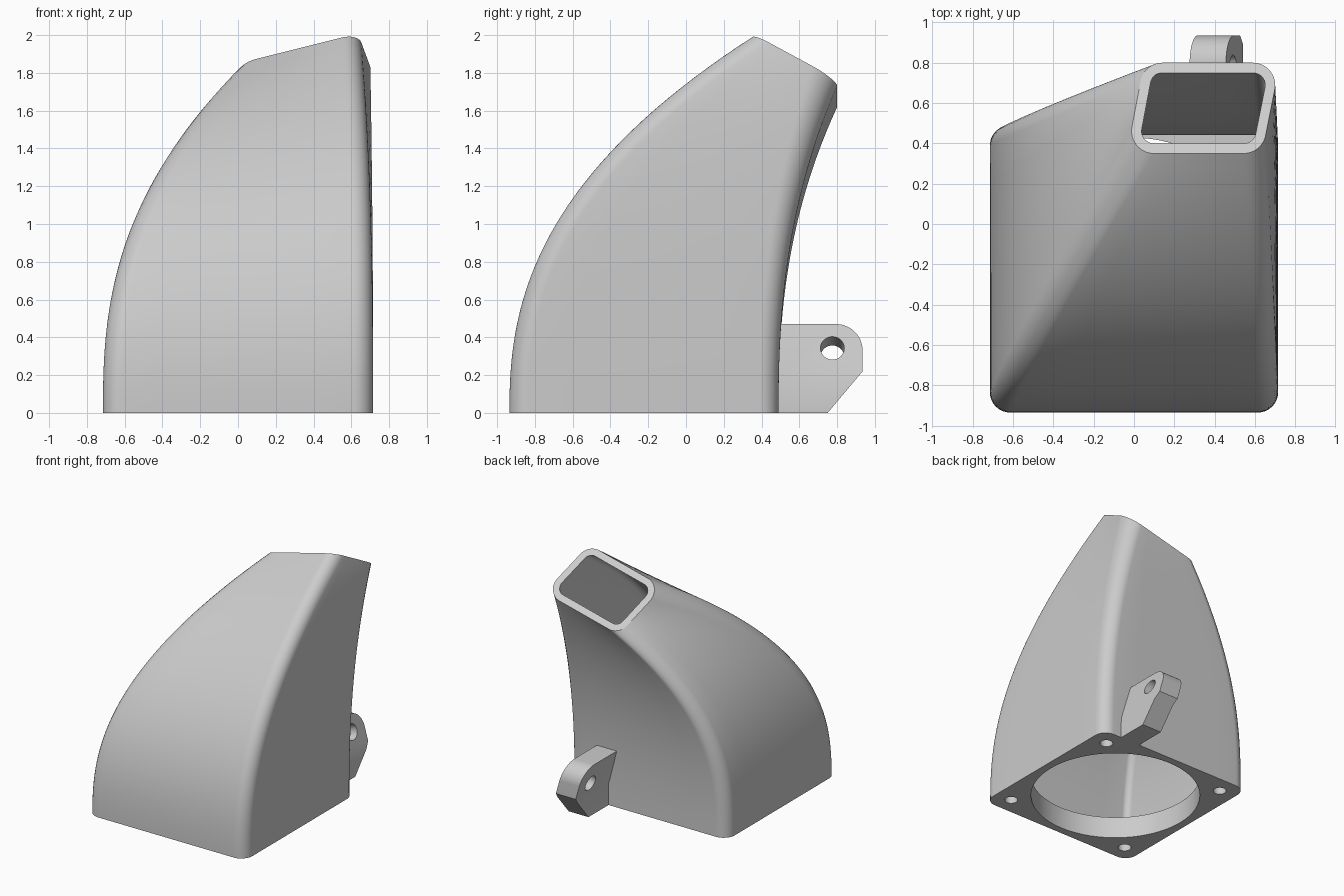
import bpy, bmesh, math
from mathutils import Vector

cube = bpy.data.objects.get("Cube")
if cube:
    bpy.data.objects.remove(cube, do_unlink=True)

grey = bpy.data.materials.new("light_grey")
grey.use_nodes = True
grey.diffuse_color = (0.6, 0.6, 0.6, 1)
grey.node_tree.nodes["Principled BSDF"].inputs["Base Color"].default_value = (0.6, 0.6, 0.6, 1)

BASE = [(-0.715, -0.935), (0.715, -0.935), (0.715, 0.49), (-0.715, 0.49)]
MOUTH = [(-0.035, 0.35), (0.635, 0.35), (0.725, 0.8), (0.05, 0.8)]
FLOOR, WALL, RINGS = 0.18, 0.05, 36


def make_object(name, bm):
    bmesh.ops.recalc_face_normals(bm, faces=bm.faces)
    mesh = bpy.data.meshes.new(name)
    bm.to_mesh(mesh)
    bm.free()
    obj = bpy.data.objects.new(name, mesh)
    bpy.context.collection.objects.link(obj)
    mesh.materials.append(grey)
    return obj


def rounded_quad(corners, radius, inset, arc=8, side=6):
    """Counter-clockwise outline with round corners and divided sides."""
    pts = [Vector(c) for c in corners]
    arcs = []
    for i, p in enumerate(pts):
        d1, d2 = (p - pts[i - 1]).normalized(), (pts[(i + 1) % 4] - p).normalized()
        n1, n2 = Vector((d1.y, -d1.x)), Vector((d2.y, -d2.x))
        centre = p - (n1 + n2) * radius / (1 + n1.dot(n2))
        arcs.append([centre + n1.lerp(n2, k / arc).normalized() * (radius - inset)
                     for k in range(arc + 1)])
    out = []
    for i, a in enumerate(arcs):
        out += a + [a[-1].lerp(arcs[(i + 1) % 4][0], k / side) for k in range(1, side)]
    return out


def mouth_height(p):
    return 2.0 + 0.25 * (p.x - 0.6) - 0.59 * (p.y - 0.35)


def loft(bm, inset, z0):
    """Rings sweeping from the square base to the slanted mouth."""
    low = rounded_quad(BASE, 0.1, inset)
    high = rounded_quad(MOUTH, 0.11, inset)
    rings = []
    for r in range(RINGS + 1):
        ring = []
        for a, b in zip(low, high):
            top = mouth_height(b)
            z = z0 + (top - z0) * r / RINGS
            u = z / top
            ring.append(bm.verts.new((a.x + (b.x - a.x) * u ** 2.6,
                                      a.y + (b.y - a.y) * u ** 2.4, z)))
        rings.append(ring)
    for r1, r2 in zip(rings, rings[1:]):
        bridge(bm, r1, r2)
    return rings[0], rings[-1]


def bridge(bm, a, b):
    for i in range(len(a)):
        j = (i + 1) % len(a)
        bm.faces.new((a[i], a[j], b[j], b[i]))


def cutter(name, radius, depth, location, rotation=(0, 0, 0), sides=48):
    bpy.ops.mesh.primitive_cylinder_add(vertices=sides, radius=radius, depth=depth,
                                        location=location, rotation=rotation)
    obj = bpy.context.object
    obj.name = name
    obj.hide_render = True
    return obj


def cut(obj, tools):
    for tool in tools:
        mod = obj.modifiers.new("hole", 'BOOLEAN')
        mod.operation, mod.solver, mod.object = 'DIFFERENCE', 'EXACT', tool
    bpy.ops.object.select_all(action='DESELECT')
    obj.select_set(True)
    bpy.context.view_layer.objects.active = obj
    for mod in list(obj.modifiers):
        bpy.ops.object.modifier_apply(modifier=mod.name)
    for tool in tools:
        bpy.data.objects.remove(tool, do_unlink=True)
    bpy.ops.object.shade_smooth_by_angle(angle=math.radians(30))


# Hollow duct with a thick base plate
bm = bmesh.new()
outer_low, outer_top = loft(bm, 0, 0)
inner_low, inner_top = loft(bm, WALL, FLOOR)
bridge(bm, outer_top, inner_top)
bm.faces.new(outer_low)
bm.faces.new(inner_low)
duct = make_object("duct", bm)

# Round inlet and four screw holes through the base plate
MID = (0.49 - 0.935) / 2
tools = [cutter("inlet_cutter", 0.65, 0.4, (0, MID, 0.03), sides=96)]
for sx in (-1, 1):
    for sy in (-1, 1):
        tools.append(cutter("screw_cutter", 0.05, 0.4,
                            (sx * 0.57, MID + sy * 0.57, 0.03), sides=32))
cut(duct, tools)

# Mounting lug: side profile extruded across, leaning above its foot
FOOT, LEAN = 0.17, 0.28
profile = [(0.46, 0), (0.75, 0), (0.935, 0.22)]
for k in range(17):
    a = math.pi / 2 * k / 16
    profile.append((0.795 + 0.14 * math.cos(a), 0.33 + 0.14 * math.sin(a)))
profile.append((0.46, 0.47))
bm = bmesh.new()
face = bm.faces.new([bm.verts.new((0.36, y, z)) for y, z in profile])
ext = bmesh.ops.extrude_face_region(bm, geom=[face])
bmesh.ops.translate(bm, vec=(0.18, 0, 0),
                    verts=[v for v in ext["geom"] if isinstance(v, bmesh.types.BMVert)])
bmesh.ops.bisect_plane(bm, geom=bm.verts[:] + bm.edges[:] + bm.faces[:],
                       plane_co=(0, 0, FOOT), plane_no=(0, 0, 1))
for v in bm.verts:
    v.co.x -= LEAN * max(v.co.z - FOOT, 0)
lug = make_object("mounting_lug", bm)
cut(lug, [cutter("bolt_cutter", 0.063, 0.6, (0.41, 0.775, 0.32),
                 (0, math.pi / 2 - math.atan(LEAN), 0))])
